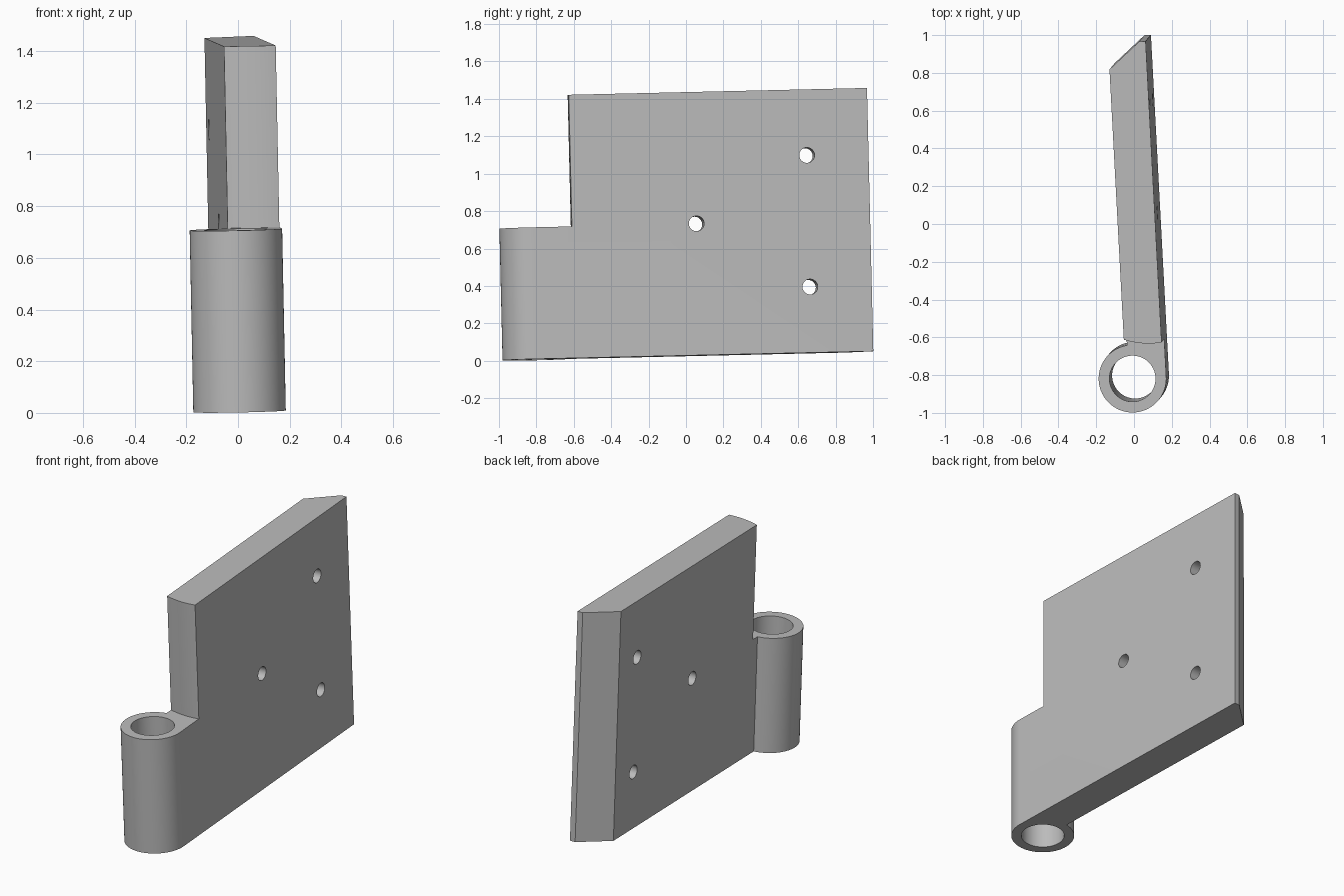
import bpy, bmesh
from math import cos, sin, pi, radians
from mathutils import Vector, Matrix

cube = bpy.data.objects.get("Cube")
if cube:
    bpy.data.objects.remove(cube, do_unlink=True)

# Sizes in the hinge's own frame: barrel axis on z, leaf running along +y
OUTER, BORE, HOLE = 0.179, 0.122, 0.041
HEIGHT, LEAF_BACK, LENGTH = 1.408, -0.02, 1.797
HALF = HEIGHT / 2

steel = bpy.data.materials.new("grey steel")
steel.use_nodes = True
colour = (0.5, 0.5, 0.5, 1)
steel.diffuse_color = colour
steel.node_tree.nodes["Principled BSDF"].inputs["Base Color"].default_value = colour


def prism(name, outline, low, high):
    """Extrude a flat outline between two heights."""
    bm = bmesh.new()
    face = bm.faces.new([bm.verts.new((x, y, low)) for x, y in outline])
    grown = bmesh.ops.extrude_face_region(bm, geom=[face])["geom"]
    moved = [g for g in grown if isinstance(g, bmesh.types.BMVert)]
    bmesh.ops.translate(bm, verts=moved, vec=(0, 0, high - low))
    bmesh.ops.recalc_face_normals(bm, faces=bm.faces)
    mesh = bpy.data.meshes.new(name)
    bm.to_mesh(mesh)
    bm.free()
    mesh.materials.append(steel)
    obj = bpy.data.objects.new(name, mesh)
    bpy.context.collection.objects.link(obj)
    return obj


def circle(radius, count):
    return [(radius * cos(2 * pi * i / count), radius * sin(2 * pi * i / count))
            for i in range(count)]


def cut(target, cutter):
    """Subtract the cutter, then discard it."""
    cutter.hide_render = True
    mod = target.modifiers.new("cut", "BOOLEAN")
    mod.operation, mod.solver, mod.object = "DIFFERENCE", "EXACT", cutter
    bpy.context.view_layer.objects.active = target
    bpy.ops.object.modifier_apply(modifier=mod.name)
    bpy.data.objects.remove(cutter, do_unlink=True)


# Barrel and leaf share one outline, with a bevelled far edge
sweep = radians(263.6)
outline = [(OUTER * cos(-sweep * i / 72), OUTER * sin(-sweep * i / 72)) for i in range(73)]
outline += [(LEAF_BACK, 1.658), (0.145, LENGTH), (OUTER, LENGTH)]
hinge = prism("hinge_leaf", outline, 0, HEIGHT)

# Upper notch above the barrel, leaving a slightly rounded leaf edge
edge = []
for i in range(17):
    x = -0.03 + 0.22 * i / 16
    edge.append((x, 0.197 + 1.25 * (x - 0.13) ** 2))
notch = edge + [(0.3, 0.197), (0.3, -0.3), (-0.3, -0.3), (-0.3, 0.23)]
cut(hinge, prism("notch_cutter", notch, HALF, HEIGHT + 0.2))

# Pin bore through the barrel
cut(hinge, prism("bore_cutter", circle(BORE, 64), -0.1, HEIGHT))

# Three screw holes across the leaf
for y, z in ((0.867, HALF), (1.467, HALF / 2), (1.467, HALF * 1.5)):
    cutter = prism("screw_hole_cutter", circle(HOLE, 32), -0.4, 0.4)
    cutter.data.transform(Matrix.Translation((0, y, z)) @ Matrix.Rotation(pi / 2, 4, "Y"))
    cut(hinge, cutter)

# Slight lean of the whole part
up = Vector((-0.020, -0.0240, 1)).normalized()
along = Vector((-0.053, 1, 0.0230))
side = along.cross(up).normalized()
along = up.cross(side)
lean = Matrix((side, along, up)).transposed().to_4x4()
hinge.data.transform(Matrix.Translation((0.006, -0.802, 0.006)) @ lean)

bpy.ops.object.select_all(action="DESELECT")
hinge.select_set(True)
bpy.context.view_layer.objects.active = hinge
bpy.ops.object.shade_smooth_by_angle(angle=radians(25))
